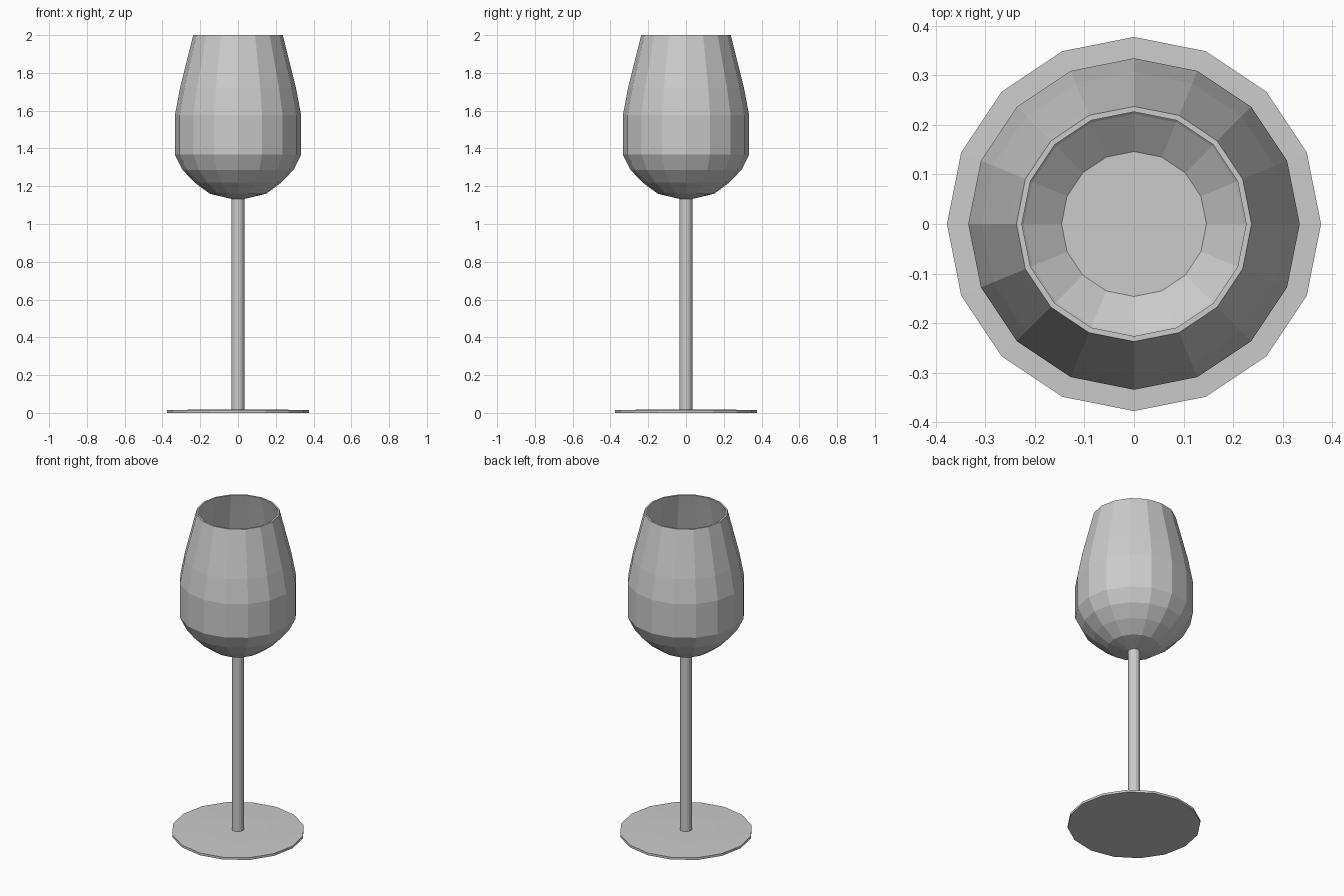
import bpy, bmesh, math

if "Cube" in bpy.data.objects:
    bpy.data.objects.remove(bpy.data.objects["Cube"])

SIDES = 16


def lathe(name, profile):
    """Revolve (radius, z) points round the z axis; radius 0 makes a pole."""
    bm = bmesh.new()
    rings = []
    for r, z in profile:
        if r == 0:
            rings.append([bm.verts.new((0, 0, z))] * SIDES)
        else:
            rings.append([bm.verts.new((r * math.cos(math.tau * i / SIDES),
                                        r * math.sin(math.tau * i / SIDES), z))
                          for i in range(SIDES)])
    for a, b in zip(rings, rings[1:]):
        for i in range(SIDES):
            j = (i + 1) % SIDES
            corners = list(dict.fromkeys((a[i], a[j], b[j], b[i])))
            bm.faces.new(corners)
    bmesh.ops.recalc_face_normals(bm, faces=bm.faces)
    mesh = bpy.data.meshes.new(name)
    bm.to_mesh(mesh)
    bm.free()
    obj = bpy.data.objects.new(name, mesh)
    bpy.context.collection.objects.link(obj)
    return obj


# Foot: thin disc, very slightly raised toward the stem
lathe("foot", [(0, 0), (0.377, 0), (0.377, 0.014), (0.17, 0.019), (0, 0.019)])

# Stem
lathe("stem", [(0, 0.01), (0.034, 0.01), (0.034, 1.145), (0, 1.145)])

# Bowl: outer wall up to the rim, then the inner wall down to a flat floor
outer = [(0, 1.133), (0.035, 1.133), (0.149, 1.16), (0.23, 1.22), (0.294, 1.287),
         (0.334, 1.367), (0.334, 1.577), (0.307, 1.72), (0.251, 1.945), (0.237, 2.0)]
inner = [(0.226, 2.0), (0.24, 1.945), (0.296, 1.72), (0.323, 1.575),
         (0.323, 1.37), (0.285, 1.294), (0.222, 1.229), (0.146, 1.171), (0, 1.171)]
lathe("bowl", outer + inner)
